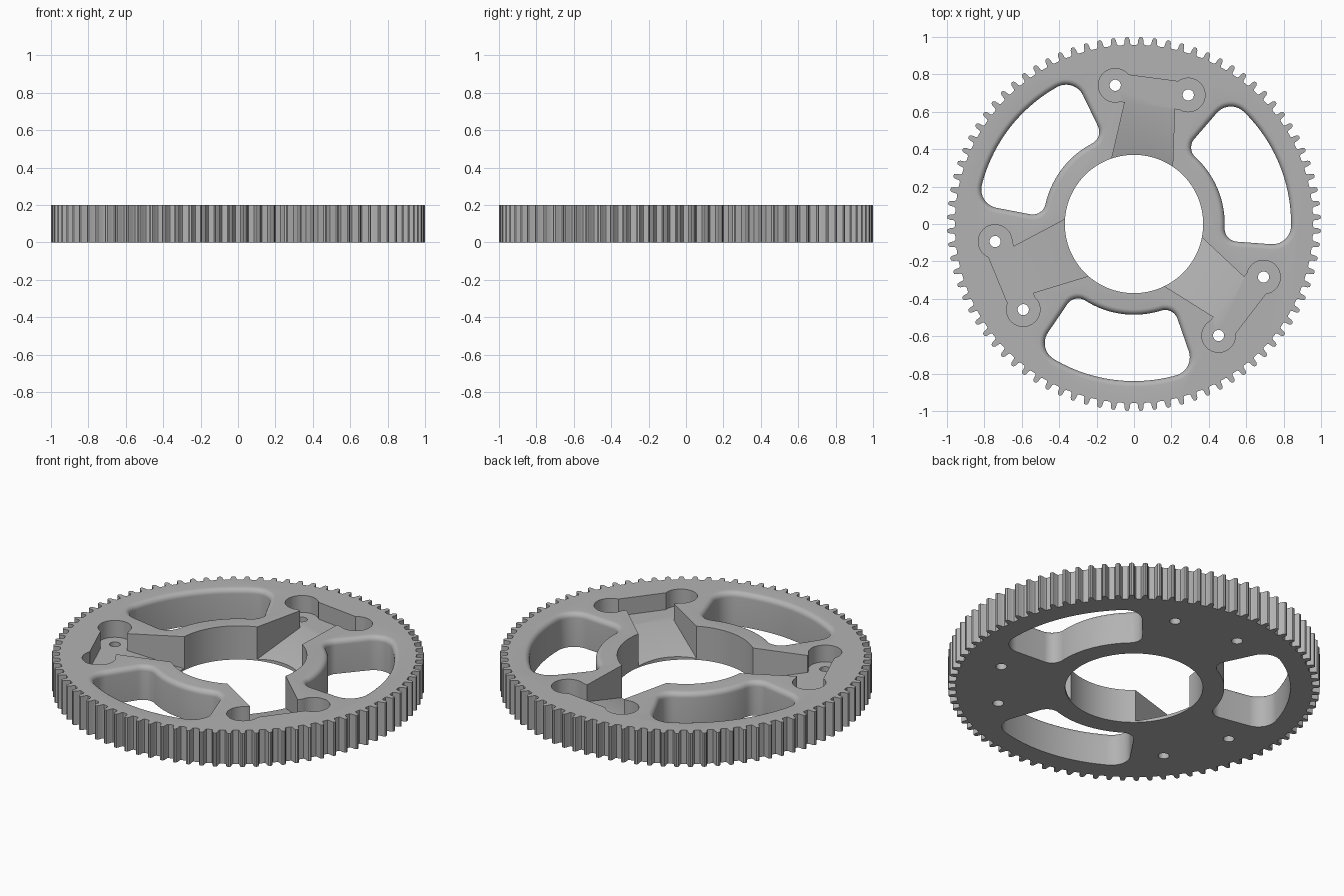
import bpy, bmesh
from math import sin, cos, pi, radians, atan2, acos, asin, hypot
from mathutils import Matrix

if "Cube" in bpy.data.objects:
    bpy.data.objects.remove(bpy.data.objects["Cube"])

HEIGHT = 0.2
TEETH = 84
FLOOR = 0.1           # level of the link pockets
ARM = radians(82.45)  # direction of the first pocket


def material(name, value):
    mat = bpy.data.materials.new(name)
    mat.use_nodes = True
    mat.diffuse_color = (value, value, value, 1)
    mat.node_tree.nodes["Principled BSDF"].inputs["Base Color"].default_value = mat.diffuse_color
    return mat


def loft(name, stacks, angles=(0,)):
    """Closed solid through stacked loops, repeated at each angle."""
    bm = bmesh.new()
    for angle in angles:
        turn = Matrix.Rotation(angle, 3, 'Z')
        rings = []
        for loop in stacks:
            ring = [bm.verts.new(p) for p in loop]
            for v in ring:
                v.co = turn @ v.co
            rings.append(ring)
        n = len(rings[0])
        bm.faces.new(rings[0][::-1])
        bm.faces.new(rings[-1])
        for low, high in zip(rings, rings[1:]):
            for i in range(n):
                j = (i + 1) % n
                bm.faces.new((low[i], low[j], high[j], high[i]))
    mesh = bpy.data.meshes.new(name)
    bm.to_mesh(mesh)
    bm.free()
    obj = bpy.data.objects.new(name, mesh)
    bpy.context.collection.objects.link(obj)
    return obj


def prism(outline, z0, z1):
    return [[(x, y, z) for x, y in outline] for z in (z0, z1)]


def arc(cx, cy, r, a0, a1, steps):
    return [(cx + r * cos(a0 + (a1 - a0) * i / steps),
             cy + r * sin(a0 + (a1 - a0) * i / steps)) for i in range(steps + 1)]


def cut(target, cutter):
    cutter.hide_render = True
    mod = target.modifiers.new("cut", 'BOOLEAN')
    mod.operation = 'DIFFERENCE'
    mod.solver = 'EXACT'
    mod.object = cutter
    deps = bpy.context.evaluated_depsgraph_get()
    mesh = bpy.data.meshes.new_from_object(target.evaluated_get(deps))
    target.modifiers.clear()
    target.data = mesh
    bpy.data.objects.remove(cutter)


# Toothed disc: one rounded tooth repeated round the rim
tooth = [(-0.3, 0.958), (-0.22, 0.966), (-0.19, 0.985), (-0.12, 0.997),
         (0.12, 0.997), (0.19, 0.985), (0.22, 0.966), (0.3, 0.958)]
tooth.insert(4, (0, 1.0))
rim = []
for i in range(TEETH):
    for step, r in tooth:
        a = 2 * pi * (i + 0.5 + step) / TEETH
        rim.append((r * cos(a), r * sin(a)))
gear = loft("toothed_ring", prism(rim, 0, HEIGHT))

thirds = [2 * pi * k / 3 for k in range(3)]
arms = [ARM - pi / 2 + t for t in thirds]

# Central bore
cut(gear, loft("bore_cutter", prism(arc(0, 0, 0.37, 0, 2 * pi * 95 / 96, 95), -0.1, 0.3)))


# Windows: curved openings with a rounded upper edge
def window_half():
    """Outline points with outward normal angles for the +y half."""
    r_out, r_in, f_out, f_in = 0.84, 0.485, 0.1, 0.07
    t_out, t_in = radians(23.1), radians(25)
    c1 = ((r_out - f_out) * cos(t_out), (r_out - f_out) * sin(t_out))
    c2 = ((r_in + f_in) * cos(t_in), (r_in + f_in) * sin(t_in))
    dx, dy = c2[0] - c1[0], c2[1] - c1[1]
    side = atan2(dy, dx) % (2 * pi) - acos((f_out - f_in) / hypot(dx, dy))
    half = []
    for i in range(10):
        a = t_out * (i + 0.5) / 10
        half.append((r_out * cos(a), r_out * sin(a), a))
    for c, f, a0, a1 in ((c1, f_out, t_out, side), (c2, f_in, side, t_in + pi)):
        for i in range(11):
            a = a0 + (a1 - a0) * i / 10
            half.append((c[0] + f * cos(a), c[1] + f * sin(a), a))
    for i in range(10):
        a = t_in * (9.5 - i) / 10
        half.append((r_in * cos(a), r_in * sin(a), a + pi))
    return half


half = window_half()
outline = half + [(x, -y, -a) for x, y, a in reversed(half)]
fillet = 0.03
levels = [(-0.1, 0)]
for i in range(7):
    a = pi / 2 * i / 6
    levels.append((HEIGHT - fillet + fillet * sin(a), fillet * (1 - cos(a))))
levels.append((0.3, fillet))
stacks = [[(x + d * cos(a), y + d * sin(a), z) for x, y, a in outline] for z, d in levels]
cut(gear, loft("window_cutter", stacks, [ARM + pi / 3 + t for t in thirds]))

# Link pockets: a bar with a round seat at each end
seat_x, seat_y, seat_r = 0.197, 0.722, 0.09
bar_in, bar_out = 0.64, 0.786
start = -pi + asin((seat_y - bar_in) / seat_r)
end = pi - asin((bar_out - seat_y) / seat_r)
right_end = arc(seat_x, seat_y, seat_r, start, end, 24)
pocket = right_end + [(-x, y) for x, y in reversed(right_end)]
cut(gear, loft("pocket_cutter", prism(pocket, FLOOR, 0.3), arms))

# Ramps falling from the pockets to the bore
ramp = []
for y, half_width in ((0.25, 0.172), (0.642, 0.134)):
    z = 0.02 + (FLOOR - 0.02) * (y - 0.37) / (bar_in - 0.37)
    ramp.append([(-half_width, y, z), (half_width, y, z)])
base = ramp[0] + ramp[1][::-1]
cut(gear, loft("ramp_cutter", [base, [(x, y, 0.3) for x, y, z in base]], arms))

# Screw holes through the seats
for side in (-1, 1):
    hole = arc(side * seat_x, seat_y, 0.03, 0, 2 * pi * 23 / 24, 23)
    cut(gear, loft("hole_cutter", prism(hole, -0.1, 0.3), arms))

# Finish
gear.data.materials.clear()
gear.data.materials.append(material("light grey", 0.45))
bpy.ops.object.select_all(action='DESELECT')
gear.select_set(True)
bpy.context.view_layer.objects.active = gear
bpy.ops.object.shade_smooth_by_angle(angle=radians(30))
